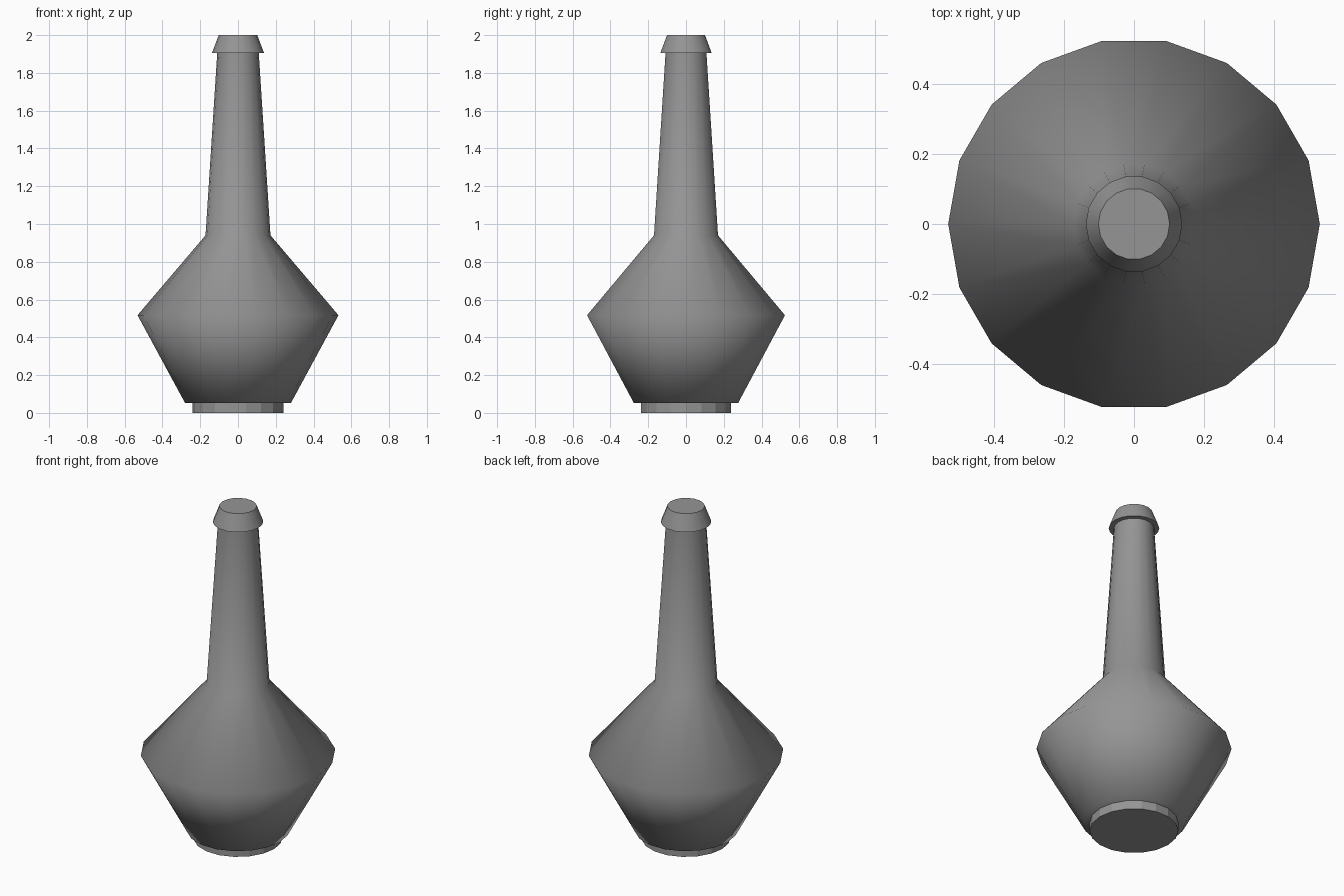
import bpy
import bmesh
import math

SIDES = 18

cube = bpy.data.objects.get("Cube")
if cube:
    bpy.data.objects.remove(cube, do_unlink=True)

# Single grey glaze
grey = bpy.data.materials.new("grey_glaze")
grey.use_nodes = True
colour = (0.3, 0.3, 0.3, 1)
grey.diffuse_color = colour
grey.node_tree.nodes["Principled BSDF"].inputs["Base Color"].default_value = colour


def lathe(name, profile, smooth_angle=None):
    """Turn a (radius, height) profile around z and cap both ends."""
    bm = bmesh.new()
    rings = []
    for radius, z in profile:
        angles = [math.tau * i / SIDES for i in range(SIDES)]
        rings.append([bm.verts.new((radius * math.cos(a), radius * math.sin(a), z))
                      for a in angles])
    for low, high in zip(rings, rings[1:]):
        for i in range(SIDES):
            j = (i + 1) % SIDES
            bm.faces.new((low[i], low[j], high[j], high[i]))
    bm.faces.new(rings[0][::-1])
    bm.faces.new(rings[-1])
    mesh = bpy.data.meshes.new(name)
    bm.to_mesh(mesh)
    bm.free()
    mesh.materials.append(grey)
    obj = bpy.data.objects.new(name, mesh)
    bpy.context.collection.objects.link(obj)
    if smooth_angle:
        bpy.ops.object.select_all(action="DESELECT")
        obj.select_set(True)
        bpy.context.view_layer.objects.active = obj
        bpy.ops.object.shade_smooth_by_angle(angle=math.radians(smooth_angle))
    return obj


# Faceted foot, smooth body with long neck, flared collar at the mouth
lathe("foot", [(0.242, 0), (0.242, 0.052)])
lathe("body", [(0.28, 0.052), (0.532, 0.517), (0.172, 0.94), (0.11, 1.905)], 80)
lathe("collar", [(0.138, 1.905), (0.102, 2.0)], 40)
